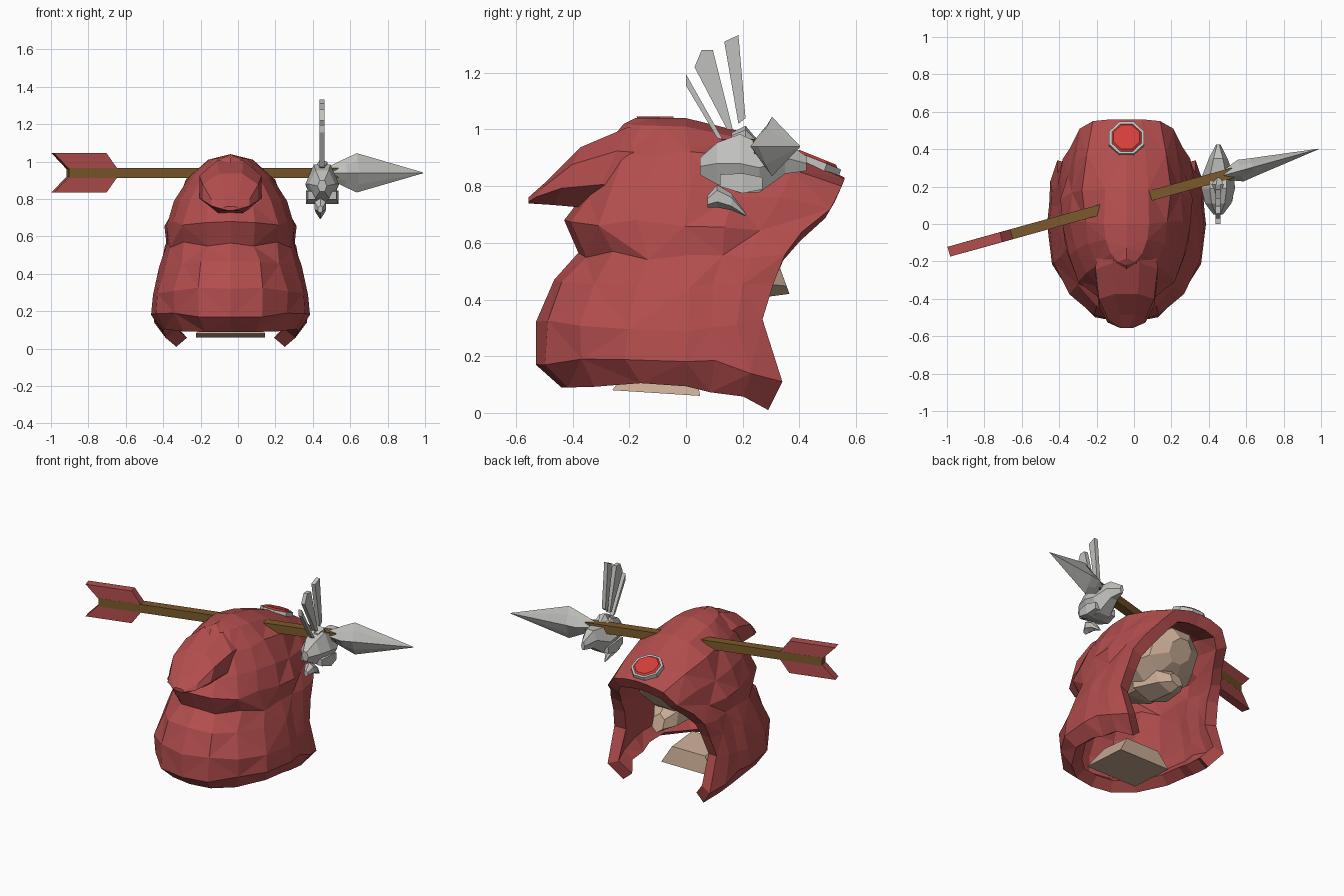
import bpy, bmesh, math, random
from mathutils import Vector, Matrix

if "Cube" in bpy.data.objects:
    bpy.data.objects.remove(bpy.data.objects["Cube"])

random.seed(4)
CX = -0.04                       # hood centre line
ANG = math.atan2(0.55, 1.98)     # arrow heading


def mat(name, rgb):
    m = bpy.data.materials.new(name)
    m.diffuse_color = (*rgb, 1)
    m.use_nodes = True
    m.node_tree.nodes["Principled BSDF"].inputs["Base Color"].default_value = m.diffuse_color
    return m


RED = mat("hood red", (0.45, 0.075, 0.075))
GEM = mat("gem red", (0.66, 0.05, 0.045))
BONE = mat("bone grey", (0.53, 0.53, 0.51))
WOOD = mat("wood brown", (0.2, 0.1, 0.025))
SKIN = mat("skin tan", (0.58, 0.41, 0.3))


def finish(name, bm, material, matrix=None):
    bmesh.ops.remove_doubles(bm, verts=bm.verts, dist=0.0005)
    bmesh.ops.recalc_face_normals(bm, faces=bm.faces)
    me = bpy.data.meshes.new(name)
    bm.to_mesh(me)
    bm.free()
    me.materials.append(material)
    ob = bpy.data.objects.new(name, me)
    bpy.context.collection.objects.link(ob)
    if matrix:
        ob.matrix_world = matrix
    return ob


def loft(name, rings, material, matrix=None):
    """Skin closed rings of equal point count and cap both ends."""
    bm = bmesh.new()
    vs = [[bm.verts.new(p) for p in r] for r in rings]
    n = len(vs[0])
    for a, b in zip(vs, vs[1:]):
        for i in range(n):
            j = (i + 1) % n
            bm.faces.new((a[i], a[j], b[j], b[i]))
    bm.faces.new(vs[0])
    bm.faces.new(vs[-1])
    return finish(name, bm, material, matrix)


def ring(y, z, rx, rz, n=8, x=0.0, lean=0.0, turn=0.5):
    """Ellipse across y; lean pushes its upper half along y."""
    out = []
    for i in range(n):
        a = 2 * math.pi * (i + turn) / n
        out.append((x + rx * math.cos(a), y + lean * math.sin(a), z + rz * math.sin(a)))
    return out


def plate(name, pts, thick, material, matrix=None):
    """Extrude an outline of (u, z) points along the third axis, centred."""
    h = thick / 2
    return loft(name, [[(u, -h, z) for u, z in pts], [(u, h, z) for u, z in pts]],
                material, matrix)


# Hood shell: back y, back z, half width, side z, rim x, rim y, rim z
ROWS = [
    (-0.44, 0.09, 0.37, 0.10, 0.29, 0.29, 0.01),
    (-0.53, 0.17, 0.42, 0.19, 0.37, 0.34, 0.11),
    (-0.53, 0.32, 0.42, 0.30, 0.37, 0.27, 0.33),
    (-0.465, 0.47, 0.38, 0.45, 0.35, 0.31, 0.46),
    (-0.38, 0.565, 0.345, 0.55, 0.34, 0.35, 0.56),
    (-0.43, 0.68, 0.345, 0.67, 0.30, 0.41, 0.64),
    (-0.36, 0.77, 0.305, 0.79, 0.25, 0.51, 0.72),
    (-0.30, 0.92, 0.23, 0.92, 0.18, 0.55, 0.80),
    (-0.22, 1.02, 0.12, 1.01, 0.08, 0.56, 0.825),
    (-0.18, 1.04, 0.00, 1.04, 0.00, 0.56, 0.83),
]


def half_row(row):
    by, bz, w, sz, rx, ry, rz = row
    pts = []
    for k in range(5):                       # back curve
        a = math.pi / 2 * k / 4
        t = k / 4
        pts.append(Vector((w * math.sin(a), by * math.cos(a), bz + (sz - bz) * t)))
    for k in range(1, 4):                    # side to rim
        t = k / 3
        drop = t ** 1.4
        pts.append(Vector((w + (rx - w) * t * t, ry * t, sz + (rz - sz) * drop)))
    for i, p in enumerate(pts):              # cloth unevenness
        if 0 < i < 7 and w > 0.15:
            p += Vector([random.uniform(-0.014, 0.014) for _ in range(3)])
    return pts


bm = bmesh.new()
grid = [half_row(r) for r in ROWS]
for s in (1, -1):
    vs = [[bm.verts.new((CX + s * p.x, p.y, p.z)) for p in r] for r in grid]
    for r, (a, b) in enumerate(zip(vs, vs[1:])):
        for i in range(len(a) - 1):
            q = (a[i], a[i + 1], b[i + 1], b[i])
            if (r + i) % 2:
                tris = ((q[0], q[1], q[2]), (q[0], q[2], q[3]))
            else:
                tris = ((q[0], q[1], q[3]), (q[1], q[2], q[3]))
            for t in tris:
                bm.faces.new(t)
bmesh.ops.remove_doubles(bm, verts=bm.verts, dist=0.0005)
bmesh.ops.dissolve_degenerate(bm, edges=bm.edges, dist=0.0005)
hood = finish("hood", bm, RED)
# make the shell face outward, then thicken it inward
me = hood.data
if sum((p.center - Vector((CX, 0, 0.5))).dot(p.normal) for p in me.polygons) < 0:
    me.flip_normals()
solid = hood.modifiers.new("cloth", 'SOLIDIFY')
solid.thickness = 0.075
solid.offset = -1

# Folded tip of the hood, hanging over the back
loft("hood_tip", [
    ring(-0.10, 0.85, 0.17, 0.165, x=CX),
    ring(-0.27, 0.865, 0.18, 0.155, x=CX, lean=0.07),
    ring(-0.42, 0.835, 0.16, 0.11, x=CX, lean=0.05),
    ring(-0.515, 0.78, 0.11, 0.045, x=CX, lean=0.03),
    ring(-0.555, 0.75, 0.04, 0.012, x=CX)], RED)

# Brow gem in a bone setting, lying on the sloping brim
slope = Matrix.Translation((CX, 0.46, 0.89)) @ Matrix.Rotation(math.radians(-22), 4, 'X')
for name, r0, r1, z0, z1, m in (("gem_setting", 0.105, 0.1, -0.05, 0.004, BONE),
                                ("gem", 0.09, 0.075, 0.0, 0.013, GEM)):
    disc = [[(r * math.cos(math.pi * (i + 0.5) / 4), r * math.sin(math.pi * (i + 0.5) / 4), z)
             for i in range(8)] for r, z in ((r0, z0), (r1, z1))]
    loft(name, disc, m, slope)

# Face filling the upper part of the hood
loft("head", [ring(*r, n=8, x=CX, lean=l) for r, l in (
    ((-0.14, 0.66, 0.14, 0.12), 0), ((0.0, 0.68, 0.23, 0.2), 0),
    ((0.2, 0.66, 0.235, 0.19), 0.03), ((0.32, 0.66, 0.18, 0.14), 0.07),
    ((0.38, 0.655, 0.08, 0.07), 0.04))], SKIN)
loft("jaw", [ring(0.10, 0.53, 0.15, 0.10, 6, CX),
             ring(0.27, 0.50, 0.10, 0.09, 6, CX, lean=-0.02),
             ring(0.345, 0.475, 0.045, 0.055, 6, CX, lean=-0.02)], SKIN)

# Neck block showing below the hem
loft("neck", [[(CX + x * w, y, z + (0.02 if y < -0.1 else 0))
               for x, y in ((-1, y0), (1, y0), (1, y1), (-1, y1))]
              for w, y0, y1, z in ((0.185, -0.26, 0.05, 0.06), (0.12, -0.18, 0.03, 0.17))], SKIN)

# Arrow, built along x and turned to its heading
arrow = Matrix.Translation((0, 0.127, 0.94)) @ Matrix.Rotation(ANG, 4, 'Z')
S = 1 / math.cos(ANG)
plate("arrow_shaft", [(-0.91 * S, -0.027), (0.53 * S, -0.027),
                      (0.53 * S, 0.027), (-0.91 * S, 0.027)], 0.055, WOOD, arrow)
for s, name in ((1, "upper_fletching"), (-1, "lower_fletching")):
    plate(name, [(u * S, s * z) for u, z in
                 ((-0.99, 0.105), (-0.71, 0.105), (-0.65, 0.02), (-0.91, 0.02))],
          0.054, RED, arrow)
loft("arrow_head", [[(x * S, ry * c, rz * d) for c, d in
                     ((1, 0), (0.45, 0.6), (0, 1), (-0.45, 0.6),
                      (-1, 0), (-0.45, -0.6), (0, -1), (0.45, -0.6))]
                    for x, ry, rz in ((0.48, 0.025, 0.03), (0.57, 0.06, 0.075),
                                      (0.635, 0.05, 0.105), (0.99, 0.001, 0.002))], BONE, arrow)

# Small bird skull skewered on the shaft
BX = 0.45
loft("bird_skull", [ring(*r, n=6, x=BX, turn=0) for r in (
    (0.05, 0.87, 0.025, 0.035), (0.11, 0.88, 0.07, 0.085), (0.19, 0.88, 0.09, 0.12),
    (0.26, 0.865, 0.085, 0.1), (0.35, 0.90, 0.05, 0.065), (0.425, 0.88, 0.012, 0.03))], BONE)
loft("bird_jaw", [ring(*r, n=6, x=BX - 0.01) for r in (
    (0.075, 0.745, 0.015, 0.02), (0.11, 0.765, 0.035, 0.04),
    (0.16, 0.745, 0.03, 0.03), (0.21, 0.70, 0.005, 0.006))], BONE)
loft("skull_crest", [ring(*r, n=5, x=BX) for r in (
    (0.16, 0.96, 0.02, 0.03), (0.21, 0.975, 0.035, 0.04), (0.26, 0.94, 0.01, 0.015))], BONE)
for s in (1, -1):
    loft("cheek_bone", [ring(*r, n=4, x=BX + s * 0.055) for r in (
        (0.12, 0.82, 0.03, 0.03), (0.2, 0.81, 0.045, 0.05), (0.27, 0.81, 0.03, 0.03))], BONE)

# Upright feathers above the skull
upright = Matrix.Translation((BX, 0, 0)) @ Matrix.Rotation(math.pi / 2, 4, 'Z')
FEATHERS = {
    "rear_feather": [(0.0, 1.195), (0.0, 1.155), (0.11, 0.97), (0.13, 0.965)],
    "middle_feather": [(0.03, 1.22), (0.055, 1.28), (0.095, 1.28), (0.165, 1.0), (0.145, 1.0)],
    "front_feather": [(0.135, 1.31), (0.185, 1.333), (0.21, 1.04), (0.185, 1.02)],
}
for name, pts in FEATHERS.items():
    plate(name, pts, 0.026, BONE, upright)
